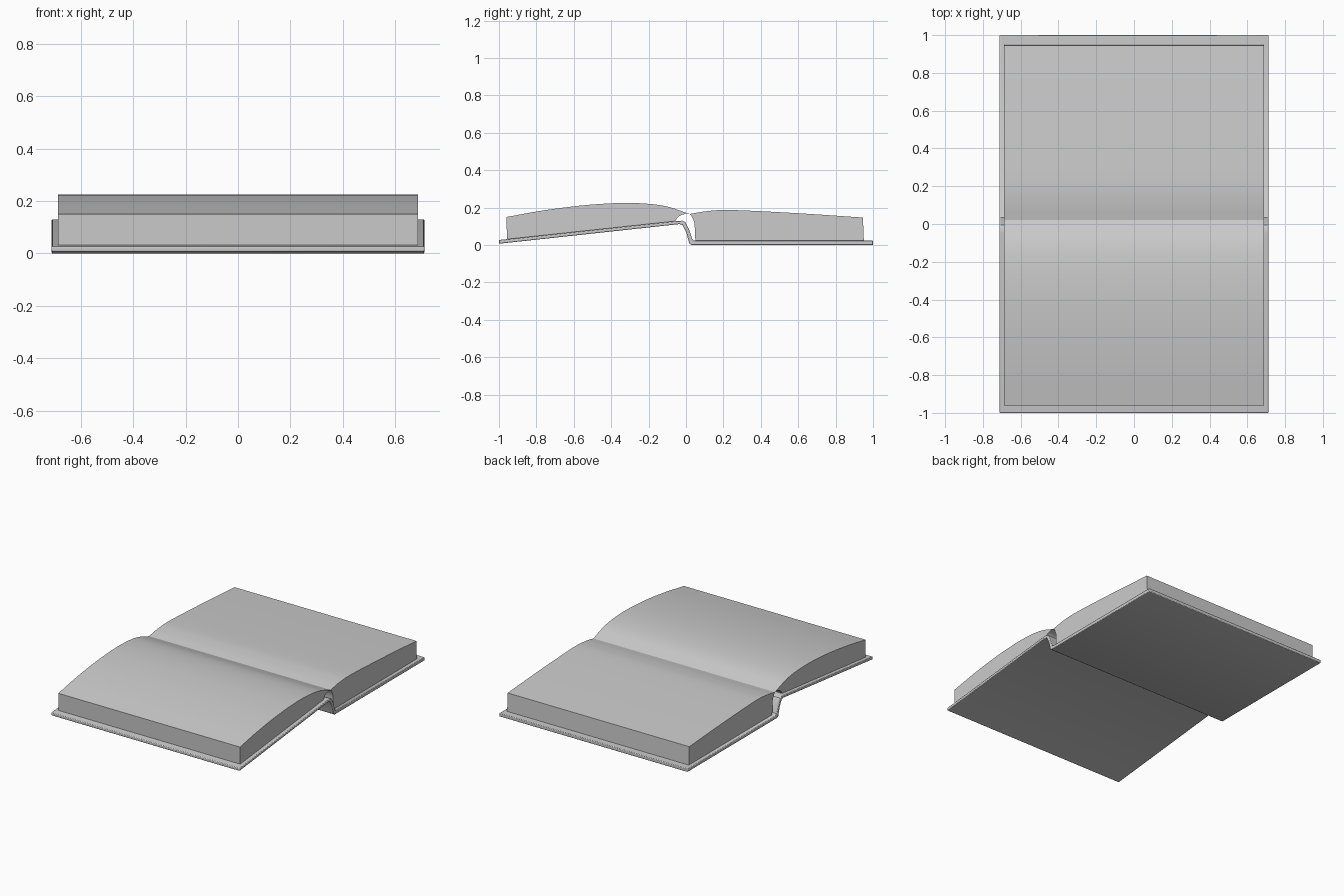
import bpy, bmesh
from mathutils import Vector

if "Cube" in bpy.data.objects:
    bpy.data.objects.remove(bpy.data.objects["Cube"])


def smooth_path(points, steps=5):
    """Catmull-Rom curve through (y, z) points."""
    p = [Vector(q) for q in points]
    p = [2 * p[0] - p[1]] + p + [2 * p[-1] - p[-2]]
    out = []
    for a, b, c, d in zip(p, p[1:], p[2:], p[3:]):
        for i in range(steps):
            t = i / steps
            out.append(0.5 * (2 * b + (c - a) * t + (2 * a - 5 * b + 4 * c - d) * t * t
                              + (3 * b - a - 3 * c + d) * t ** 3))
    return out + [p[-2]]


def extrude_profile(name, profile, half_width, bevel=0.0):
    """Closed (y, z) outline swept along x."""
    bm = bmesh.new()
    face = bm.faces.new([bm.verts.new((-half_width, y, z)) for y, z in profile])
    ext = bmesh.ops.extrude_face_region(bm, geom=[face])
    moved = [v for v in ext["geom"] if isinstance(v, bmesh.types.BMVert)]
    bmesh.ops.translate(bm, verts=moved, vec=(2 * half_width, 0, 0))
    bmesh.ops.recalc_face_normals(bm, faces=bm.faces)
    mesh = bpy.data.meshes.new(name)
    bm.to_mesh(mesh)
    bm.free()
    obj = bpy.data.objects.new(name, mesh)
    bpy.context.collection.objects.link(obj)
    if bevel:
        mod = obj.modifiers.new("soft_edges", "BEVEL")
        mod.width, mod.segments = bevel, 2
        mod.limit_method, mod.angle_limit = "ANGLE", 0.9
    bpy.ops.object.select_all(action="DESELECT")
    obj.select_set(True)
    bpy.context.view_layer.objects.active = obj
    bpy.ops.object.shade_smooth_by_angle(angle=0.6)
    return obj


# Hard cover: raised front board, sloping spine, flat back board
cover = [(-1, 0.007), (-0.035, 0.112), (-0.018, 0.107), (0.002, 0.065), (0.018, 0.008),
         (0.03, 0), (1, 0), (1, 0.023), (0.045, 0.023), (0.034, 0.03), (0.016, 0.085),
         (-0.004, 0.122), (-0.02, 0.13), (-0.05, 0.129), (-1, 0.027)]
extrude_profile("cover", cover, 0.712, 0.004)

# Front page block, arched and leaning on the raised board
front_top = smooth_path([(-0.96, 0.15), (-0.75, 0.187), (-0.52, 0.215), (-0.3, 0.225),
                         (-0.12, 0.21), (0.02, 0.166)])
front_gutter = smooth_path([(0.0, 0.168), (-0.03, 0.158), (-0.048, 0.143), (-0.06, 0.125)], 3)
extrude_profile("front_pages", [(-0.957, 0.028)] + front_top + front_gutter, 0.687)

# Back page block, lying on the flat board
back_top = smooth_path([(0.946, 0.147), (0.6, 0.17), (0.25, 0.187), (0.12, 0.182),
                        (0.02, 0.166)])
back_gutter = smooth_path([(0.03, 0.155), (0.044, 0.12), (0.048, 0.07), (0.05, 0.022)], 3)
extrude_profile("back_pages", [(0.951, 0.022)] + back_top + back_gutter, 0.687)
